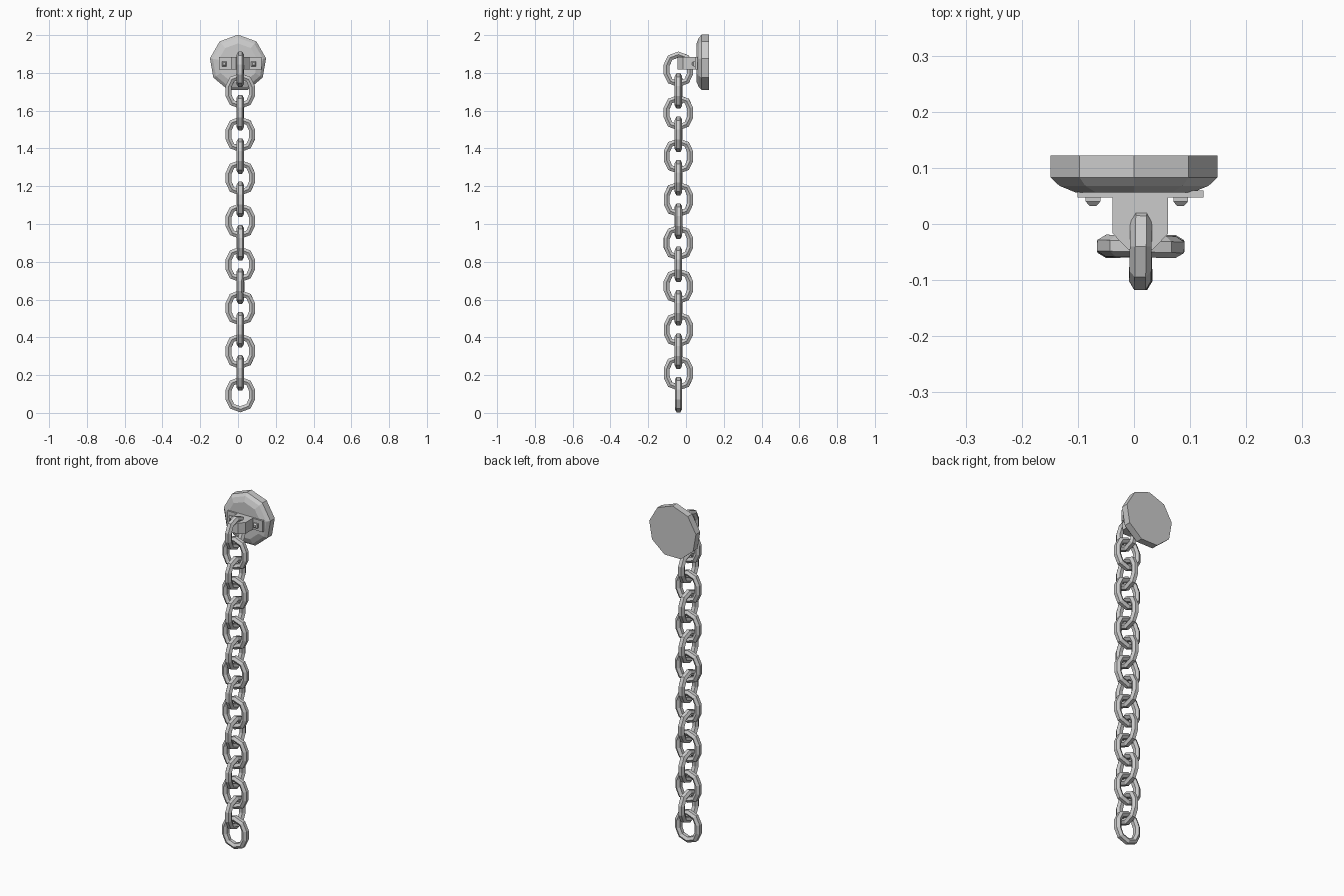
import bpy, bmesh, math, random
from mathutils import Vector

if "Cube" in bpy.data.objects:
    bpy.data.objects.remove(bpy.data.objects["Cube"])

random.seed(4)
CX, CY = 0.012, -0.040      # chain axis
PZ = 1.851                  # wall plate / bracket height


def finish(name, bm):
    bmesh.ops.recalc_face_normals(bm, faces=bm.faces)
    me = bpy.data.meshes.new(name)
    bm.to_mesh(me)
    bm.free()
    return place(name, me)


def place(name, me, loc=(0, 0, 0), rot=(0, 0, 0)):
    ob = bpy.data.objects.new(name, me)
    ob.location, ob.rotation_euler = loc, rot
    bpy.context.collection.objects.link(ob)
    return ob


def loft(bm, rings, closed=False):
    """Skin equal-length rings of points; cap the ends unless closed."""
    vs = [[bm.verts.new(p) for p in r] for r in rings]
    n = len(vs[0])
    for i in range(len(vs) if closed else len(vs) - 1):
        a, b = vs[i], vs[(i + 1) % len(vs)]
        for j in range(n):
            k = (j + 1) % n
            bm.faces.new((a[j], a[k], b[k], b[j]))
    if not closed:
        bm.faces.new(vs[0])
        bm.faces.new(vs[-1])


# Chain link: faceted oval ring lying in the xz plane
def link_mesh(sides=6, arc=4):
    path = []
    for sgn in (1, -1):
        for i in range(arc + 1):
            t = math.pi * i / arc
            path.append(Vector((sgn * 0.062 * math.cos(t), 0,
                                sgn * (0.023 + 0.055 * math.sin(t)))))
    rings, n = [], len(path)
    for i, p in enumerate(path):
        d0 = (p - path[i - 1]).normalized()
        d1 = (path[(i + 1) % n] - p).normalized()
        tan = (d0 + d1).normalized()
        out = Vector((tan.z, 0, -tan.x))
        ring = []
        for j in range(sides):
            a = 2 * math.pi * j / sides + math.pi / sides
            ring.append(p + out * 0.0185 * math.cos(a)
                        + Vector((0, 0.0195 * math.sin(a), 0)))
        rings.append(ring)
    bm = bmesh.new()
    loft(bm, rings, closed=True)
    return bm


# Chain: 16 links, alternate ones turned a quarter turn
first = finish("chain_link_01", link_mesh())
first.location = (CX, CY, 0.097)
for i in range(1, 16):
    turn = math.pi / 2 * (i % 2) + random.uniform(-0.03, 0.03)
    place(f"chain_link_{i + 1:02d}", first.data,
          (CX, CY, 0.097 + i * 0.1148), (0, 0, turn))

# Wall plate: nine-sided disc with a chamfered, slightly domed front
bm = bmesh.new()
profile = [(0.151, 0.122), (0.151, 0.083), (0.135, 0.068), (0.105, 0.056)]
loft(bm, [[(r * math.sin(2 * math.pi * k / 9), y,
            PZ + r * math.cos(2 * math.pi * k / 9)) for k in range(9)]
          for r, y in profile])
finish("wall_plate", bm)

# Bracket strap: mirrored outline seen from above, extruded upward
BX = 0.0115
mirror = lambda pts: [(2 * BX - x, y) for x, y in reversed(pts)]
outer = [(-0.101, 0.060), (-0.101, 0.047), (-0.038, 0.047),
         (-0.038, -0.017), (-0.010, -0.046)]
inner = [(-0.004, -0.030), (-0.021, -0.011), (-0.021, 0.060)]
outline = outer + mirror(outer) + mirror(inner) + inner
bm = bmesh.new()
loft(bm, [[(x, y, z) for x, y in outline] for z in (PZ - 0.032, PZ + 0.032)])
bmesh.ops.triangulate(bm, faces=[f for f in bm.faces if len(f.verts) > 4])
finish("bracket_strap", bm)

# Square tapered bolt heads on the flanges
for side, x in (("left", -0.073), ("right", 0.083)):
    bm = bmesh.new()
    loft(bm, [[(x + sx * h, y, PZ - 0.003 + sz * h)
               for sx, sz in ((-1, -1), (1, -1), (1, 1), (-1, 1))]
              for h, y in ((0.013, 0.050), (0.013, 0.040), (0.006, 0.032))])
    finish(f"bolt_head_{side}", bm)
